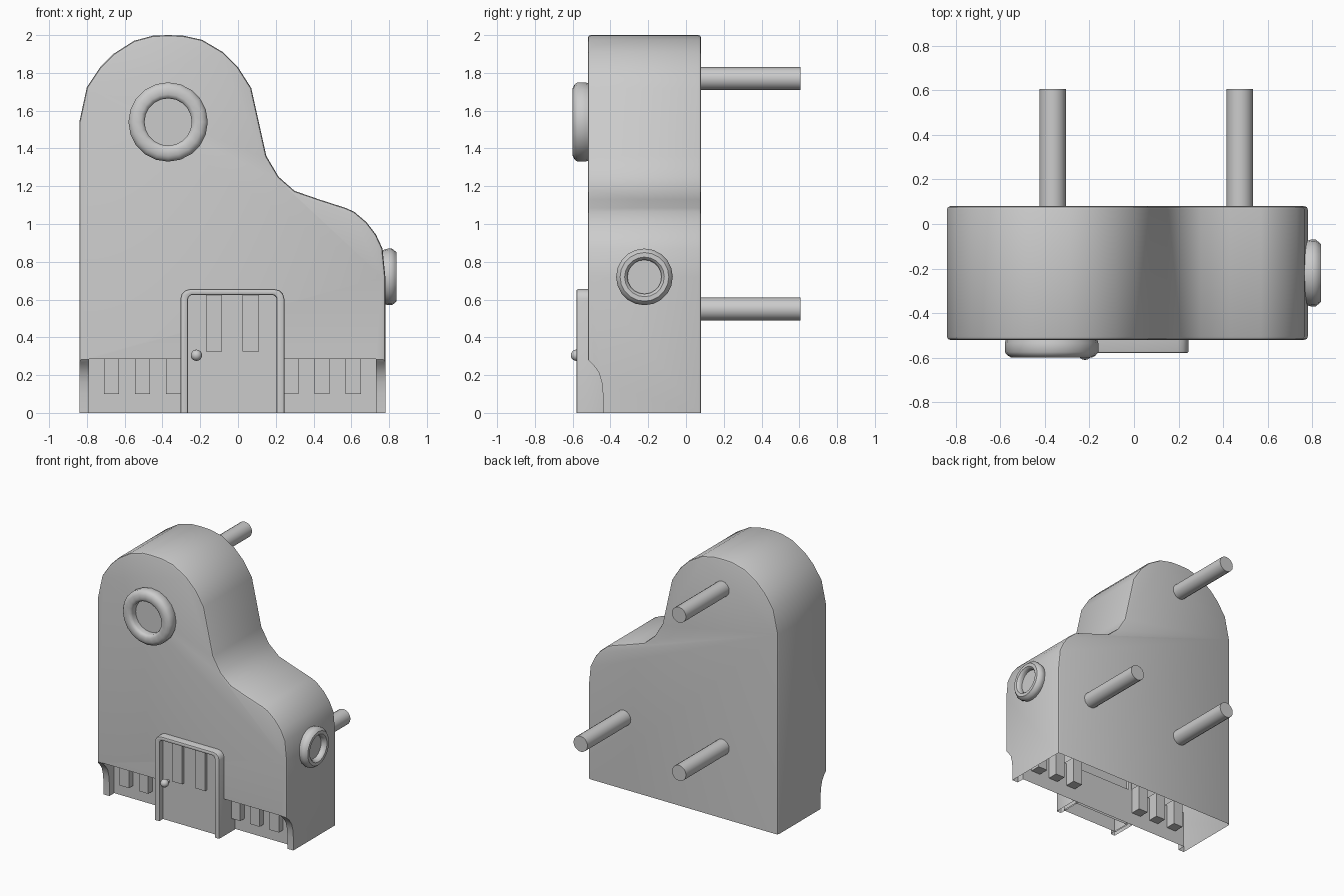
import bpy, bmesh, math
from mathutils import Matrix, Vector

if "Cube" in bpy.data.objects:
    bpy.data.objects.remove(bpy.data.objects["Cube"])

CX = -0.03  # body symmetry plane


def add_object(name, bm, smooth=True):
    bmesh.ops.recalc_face_normals(bm, faces=bm.faces)
    me = bpy.data.meshes.new(name)
    bm.to_mesh(me)
    bm.free()
    ob = bpy.data.objects.new(name, me)
    bpy.context.collection.objects.link(ob)
    if smooth:
        shade(ob)
    return ob


def shade(ob):
    bpy.ops.object.select_all(action='DESELECT')
    ob.select_set(True)
    bpy.context.view_layer.objects.active = ob
    bpy.ops.object.shade_smooth_by_angle(angle=math.radians(40))


def open_bottom(bm):
    geom = bm.verts[:] + bm.edges[:] + bm.faces[:]
    bmesh.ops.bisect_plane(bm, geom=geom, dist=1e-5, plane_co=(0, 0, 0),
                           plane_no=(0, 0, 1), clear_inner=True)


def prism(pts, axis, a, b, bevel=0.0, segs=2):
    """Extrude a 2D outline from a to b along x (yz outline) or y (xz outline)."""
    bm = bmesh.new()
    co = (lambda p: (a, p[0], p[1])) if axis == 0 else (lambda p: (p[0], a, p[1]))
    face = bm.faces.new([bm.verts.new(co(p)) for p in pts])
    ext = bmesh.ops.extrude_face_region(bm, geom=[face], use_keep_orig=True)
    move = Vector((0, 0, 0))
    move[axis] = b - a
    bmesh.ops.translate(bm, vec=move, verts=[v for v in ext['geom'] if isinstance(v, bmesh.types.BMVert)])
    bmesh.ops.recalc_face_normals(bm, faces=bm.faces)
    if bevel:
        rim = [e for e in bm.edges if abs(e.verts[0].co[axis] - e.verts[1].co[axis]) < 1e-5]
        bmesh.ops.bevel(bm, geom=rim, offset=bevel, segments=segs, profile=0.5, affect='EDGES')
    return bm


def rect(x0, x1, z0, z1):
    return [(x0, z0), (x1, z0), (x1, z1), (x0, z1)]


def lathe(name, profile, loc, rot_axis, angle, sides):
    bm = bmesh.new()
    vs = [bm.verts.new((r, 0, h)) for r, h in profile]
    es = [bm.edges.new(p) for p in zip(vs, vs[1:])]
    bmesh.ops.spin(bm, geom=vs + es, cent=(0, 0, 0), axis=(0, 0, 1),
                   angle=math.tau, steps=sides, use_merge=True)
    bmesh.ops.remove_doubles(bm, verts=bm.verts, dist=1e-4)
    bmesh.ops.transform(bm, verts=bm.verts, matrix=Matrix.Translation(loc)
                        @ Matrix.Rotation(math.radians(angle), 4, rot_axis))
    return add_object(name, bm)


# Body shell: rounded tall tower sweeping down to a lower shoulder
outline = [(-0.84, -0.2), (-0.84, 1.54), (-0.80, 1.725), (-0.73, 1.83), (-0.66, 1.90),
           (-0.55, 1.97), (-0.45, 1.997), (-0.37, 2.0), (-0.29, 1.997), (-0.19, 1.975), (-0.08, 1.91),
           (0.0, 1.83), (0.07, 1.72), (0.15, 1.36), (0.215, 1.25), (0.30, 1.175),
           (0.43, 1.13), (0.57, 1.085), (0.615, 1.065), (0.68, 1.01), (0.73, 0.945),
           (0.765, 0.87), (0.78, 0.72), (0.78, -0.2)]
body = add_object("body_shell", prism(outline, 1, -0.52, 0.08, 0.015), smooth=False)

# Cut the plinth recess and the curved front of its end brackets
bracket = [(-0.7, -0.4), (-0.44, -0.4), (-0.44, 0.10), (-0.446, 0.16), (-0.46, 0.21),
           (-0.487, 0.25), (-0.51, 0.272), (-0.521, 0.285), (-0.7, 0.285)]
cutters = [add_object("bracket_cutter", prism(bracket, 0, -1, 1), False),
           add_object("recess_cutter", prism(rect(-0.79, 0.73, -0.4, 0.285), 1, -0.7, -0.38), False)]
for c in cutters:
    c.hide_render = True
    m = body.modifiers.new("cut", 'BOOLEAN')
    m.object, m.operation, m.solver = c, 'DIFFERENCE', 'EXACT'
bm = bmesh.new()
bm.from_object(body, bpy.context.evaluated_depsgraph_get())
body.modifiers.clear()
for c in cutters:
    bpy.data.objects.remove(c)
open_bottom(bm)
bm.to_mesh(body.data)
bm.free()
shade(body)

# Plinth slats, three on each side of the door
for side in (-1, 1):
    for i in range(3):
        x = CX + side * (0.31 + 0.165 * i)
        add_object("plinth_slat", prism(rect(x - 0.04, x + 0.04, 0.10, 0.30), 1, -0.43, -0.30), False)

# Door frame: U-shaped bar with rounded corners
def arch(half, top, r):
    right = [(half, -0.2)] + [(half - r + r * math.cos(t), top - r + r * math.sin(t))
                              for t in (0, math.pi / 6, math.pi / 3, math.pi / 2)]
    return [(CX + x, z) for x, z in right] + [(CX - x, z) for x, z in reversed(right)]


bm = prism(arch(0.275, 0.655, 0.05) + arch(0.235, 0.625, 0.025)[::-1], 1, -0.58, -0.38, 0.009)
open_bottom(bm)
add_object("door_frame", bm)

# Door panel, its two raised strips and the knob
bm = prism(rect(CX - 0.245, CX + 0.245, -0.1, 0.635), 1, -0.535, -0.40)
open_bottom(bm)
add_object("door_panel", bm, False)
for x in (CX - 0.0975, CX + 0.0975):
    add_object("door_strip", prism(rect(x - 0.0425, x + 0.0425, 0.325, 0.635), 1, -0.56, -0.50), False)
knob = [(0.012, 0), (0.012, 0.03)] + [(0.03 * math.sin(t), 0.052 - 0.03 * math.cos(t))
                                     for t in [math.pi * k / 8 for k in range(1, 9)]]
lathe("door_knob", knob, (-0.22, -0.528, 0.305), 'X', 90, 16)


# Round windows on the front and the side
def porthole(name, ro, ri, depth, loc, axis):
    w = ro - ri
    prof = [(ro - 0.01, -0.02), (ro, 0.015), (ro, depth - 0.025), (ro - 0.012, depth - 0.01),
            (ro - w * 0.35, depth), (ri + w * 0.25, depth), (ri + 0.006, depth - 0.008),
            (ri, depth - 0.02), (ri, 0.02), (0, 0.02)]
    lathe(name, prof, loc, axis, 90, 20)


porthole("front_porthole", 0.21, 0.125, 0.08, (-0.37, -0.52, 1.54), 'X')
porthole("side_porthole", 0.15, 0.09, 0.06, (0.78, -0.22, 0.72), 'Y')

# Mounting pegs on the back
for x, z in ((-0.365, 1.77), (-0.365, 0.55), (0.475, 0.55)):
    lathe("back_peg", [(0, 0), (0.06, 0), (0.06, 0.54), (0, 0.54)], (x, 0.067, z), 'X', -90, 16)
